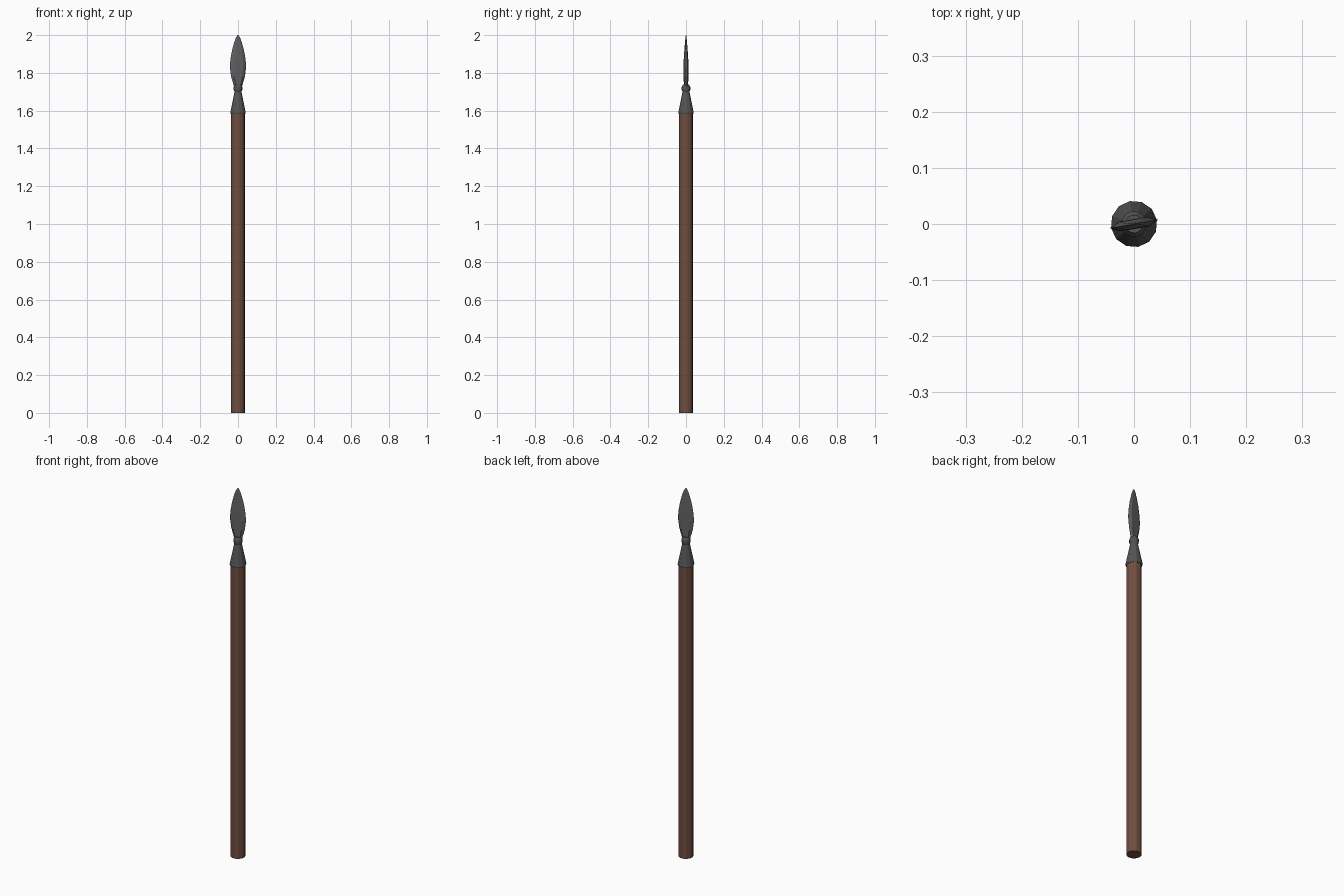
import bpy, bmesh, math

if "Cube" in bpy.data.objects:
    bpy.data.objects.remove(bpy.data.objects["Cube"])

SIDES = 12


def loft(name, rings, color):
    """Skin a list of equal-length point rings and cap both ends."""
    bm = bmesh.new()
    loops = [[bm.verts.new(p) for p in ring] for ring in rings]
    n = len(loops[0])
    for a, b in zip(loops, loops[1:]):
        for i in range(n):
            j = (i + 1) % n
            bm.faces.new((a[i], a[j], b[j], b[i]))
    bm.faces.new(loops[0][::-1])
    bm.faces.new(loops[-1])
    bmesh.ops.recalc_face_normals(bm, faces=bm.faces)
    mesh = bpy.data.meshes.new(name)
    bm.to_mesh(mesh)
    bm.free()
    mat = bpy.data.materials.new(name + "_material")
    mat.diffuse_color = color
    mat.use_nodes = True
    mat.node_tree.nodes["Principled BSDF"].inputs["Base Color"].default_value = mat.diffuse_color
    mesh.materials.append(mat)
    obj = bpy.data.objects.new(name, mesh)
    bpy.context.collection.objects.link(obj)
    return obj


def circle(z, r):
    return [(r * math.cos(2 * math.pi * (i + 0.35) / SIDES),
             r * math.sin(2 * math.pi * (i + 0.35) / SIDES), z) for i in range(SIDES)]


def blade_section(z, w, t):
    # flat centre with bevelled cutting edges
    return [(w, 0, z), (0.6 * w, t, z), (-0.6 * w, t, z),
            (-w, 0, z), (-0.6 * w, -t, z), (0.6 * w, -t, z)]


WOOD = (0.16, 0.075, 0.05, 1)
IRON = (0.09, 0.09, 0.09, 1)
STEEL = (0.12, 0.12, 0.125, 1)

# wooden pole
loft("shaft", [circle(0, 0.037), circle(1.60, 0.037)], WOOD)

# flared socket with a small collar at its neck
socket_profile = [(1.582, 0.039), (1.59, 0.0415), (1.65, 0.029), (1.70, 0.019),
                  (1.71, 0.023), (1.725, 0.023), (1.738, 0.016)]
loft("socket", [circle(z, r) for z, r in socket_profile], IRON)

# leaf-shaped blade, slightly turned about the shaft
blade_profile = [(1.70, 0.016, 0.008), (1.74, 0.025, 0.009), (1.78, 0.037, 0.009),
                 (1.83, 0.0435, 0.0085), (1.87, 0.041, 0.008), (1.92, 0.032, 0.0055),
                 (1.96, 0.021, 0.0035), (1.985, 0.012, 0.002), (2.0, 0.003, 0.0006)]
blade = loft("blade", [blade_section(*p) for p in blade_profile], STEEL)
blade.rotation_euler.z = math.radians(10)
